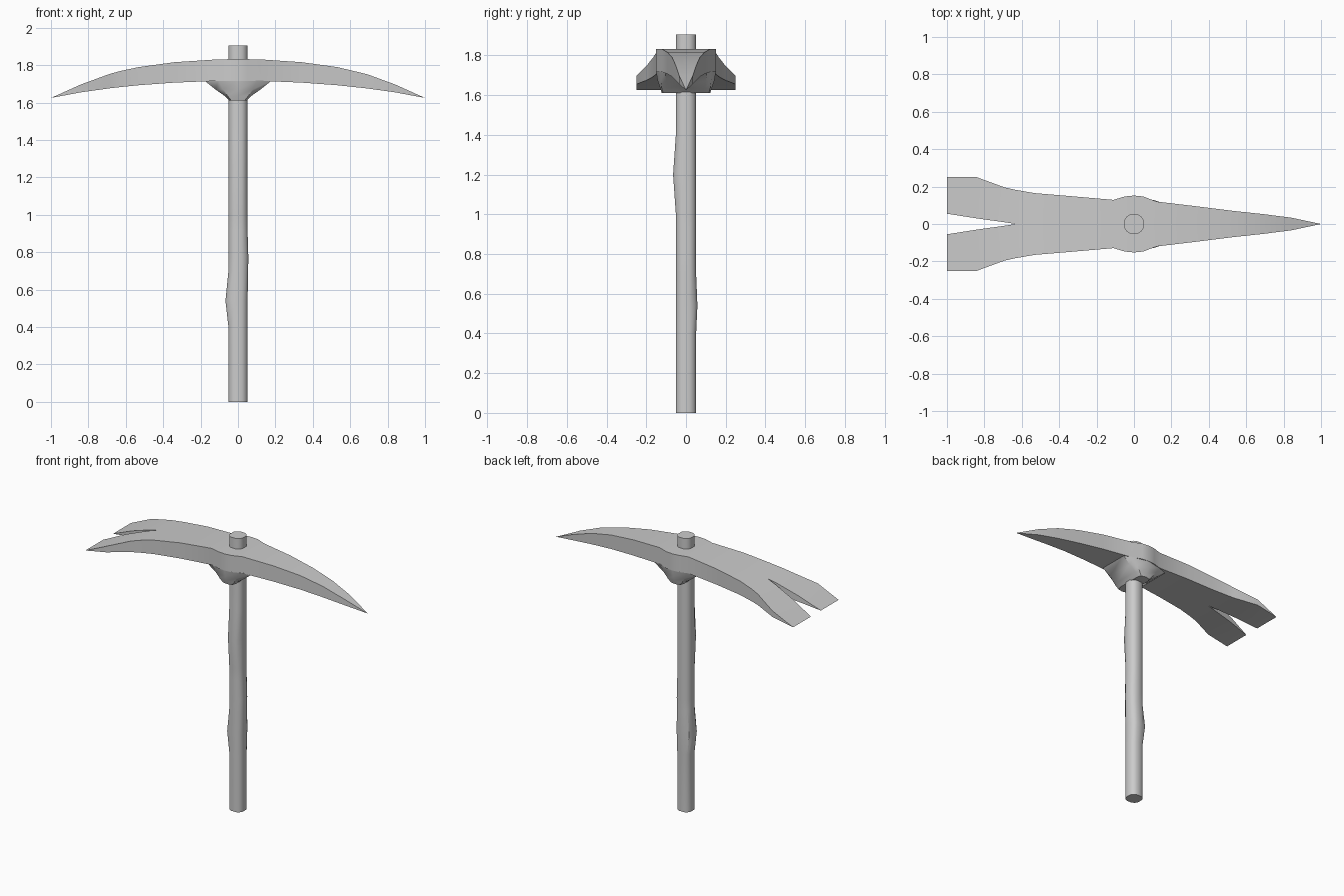
import bpy, bmesh, math

if "Cube" in bpy.data.objects:
    bpy.data.objects.remove(bpy.data.objects["Cube"])


def finish(name, bm, angle=35):
    bmesh.ops.remove_doubles(bm, verts=bm.verts, dist=0.0005)
    bmesh.ops.recalc_face_normals(bm, faces=bm.faces)
    me = bpy.data.meshes.new(name)
    bm.to_mesh(me)
    bm.free()
    ob = bpy.data.objects.new(name, me)
    bpy.context.collection.objects.link(ob)
    bpy.ops.object.select_all(action='DESELECT')
    ob.select_set(True)
    bpy.context.view_layer.objects.active = ob
    bpy.ops.object.shade_smooth_by_angle(angle=math.radians(angle))
    return ob


def loft(name, rings, angle=35):
    """Skin closed rings of equal length and cap both ends."""
    bm = bmesh.new()
    rows = [[bm.verts.new(p) for p in r] for r in rings]
    n = len(rows[0])
    for a, b in zip(rows, rows[1:]):
        for i in range(n):
            j = (i + 1) % n
            bm.faces.new((a[i], a[j], b[j], b[i]))
    bm.faces.new(rows[0])
    bm.faces.new(rows[-1])
    return finish(name, bm, angle)


# Head: stations of x, outer y, inner y (claw slot), top z, bottom z
stations = [
    (-1.00, .250, .055, 1.625, 1.625), (-.84, .250, .030, 1.697, 1.655),
    (-.69, .195, .009, 1.752, 1.676), (-.63, .182, 0, 1.769, 1.683),
    (-.53, .165, 0, 1.790, 1.693), (-.34, .149, 0, 1.816, 1.707),
    (-.11, .129, 0, 1.831, 1.716), (-.05, .147, 0, 1.832, 1.716),
    (0, .152, 0, 1.832, 1.716), (.05, .147, 0, 1.832, 1.716),
    (.12, .120, 0, 1.831, 1.716), (.34, .094, 0, 1.816, 1.707),
    (.53, .070, 0, 1.790, 1.693), (.69, .053, 0, 1.752, 1.676),
    (.84, .034, 0, 1.697, 1.655), (1.00, 0, 0, 1.625, 1.625),
]
bm = bmesh.new()
rows = [[bm.verts.new(p) for p in ((x, i, t), (x, o, t), (x, o, b), (x, i, b))]
        for x, o, i, t, b in stations]
for k, (a, b) in enumerate(zip(rows, rows[1:])):
    # inner wall exists only along the claw slot
    for i in range(4 if stations[k][2] > 0 else 3):
        j = (i + 1) % 4
        bm.faces.new((a[i], a[j], b[j], b[i]))
head = finish("pick_head", bm)
mirror = head.modifiers.new("mirror", 'MIRROR')
mirror.use_axis = (False, True, False)


# Collar: tapered socket with rounded lugs under the head
def collar_ring(z, side_x, side_y, lug_x, lug_y, mid_y):
    q = [(side_x, side_y), (lug_x, lug_y), (0, mid_y), (-lug_x, lug_y), (-side_x, side_y)]
    return [(x, y, z) for x, y in q] + [(-x, -y, z) for x, y in q]


loft("collar", [
    collar_ring(1.610, .045, .085, .035, .115, .122),
    collar_ring(1.635, .070, .095, .055, .122, .130),
    collar_ring(1.670, .120, .100, .080, .127, .142),
    collar_ring(1.718, .180, .105, .105, .128, .151),
])

# Handle: rounded-square shaft with hewn bumps (direction, height, reach, amount)
bumps = [(180, .54, .14, .016), (90, .55, .14, .007),
         (0, .75, .17, .005), (270, 1.2, .2, .014)]
corner = [(.051, -.021), (.051, .021), (.0395, .0395)]
section = []
for k in range(4):
    c, s = math.cos(k * math.pi / 2), math.sin(k * math.pi / 2)
    section += [(x * c - y * s, x * s + y * c) for x, y in corner]


def shaft_ring(z):
    ring = []
    for x, y in section:
        px, py = x, y
        for deg, h, reach, amount in bumps:
            dx, dy = math.cos(math.radians(deg)), math.sin(math.radians(deg))
            facing = (x * dx + y * dy) / .051
            if facing > .7:
                d = amount * max(0, 1 - abs(z - h) / reach)
                px += dx * d
                py += dy * d
        ring.append((px, py, z))
    return ring


loft("handle", [shaft_ring(z) for z in (0, .4, .54, .7, .78, .92, 1.0, 1.2, 1.4, 1.905)])
